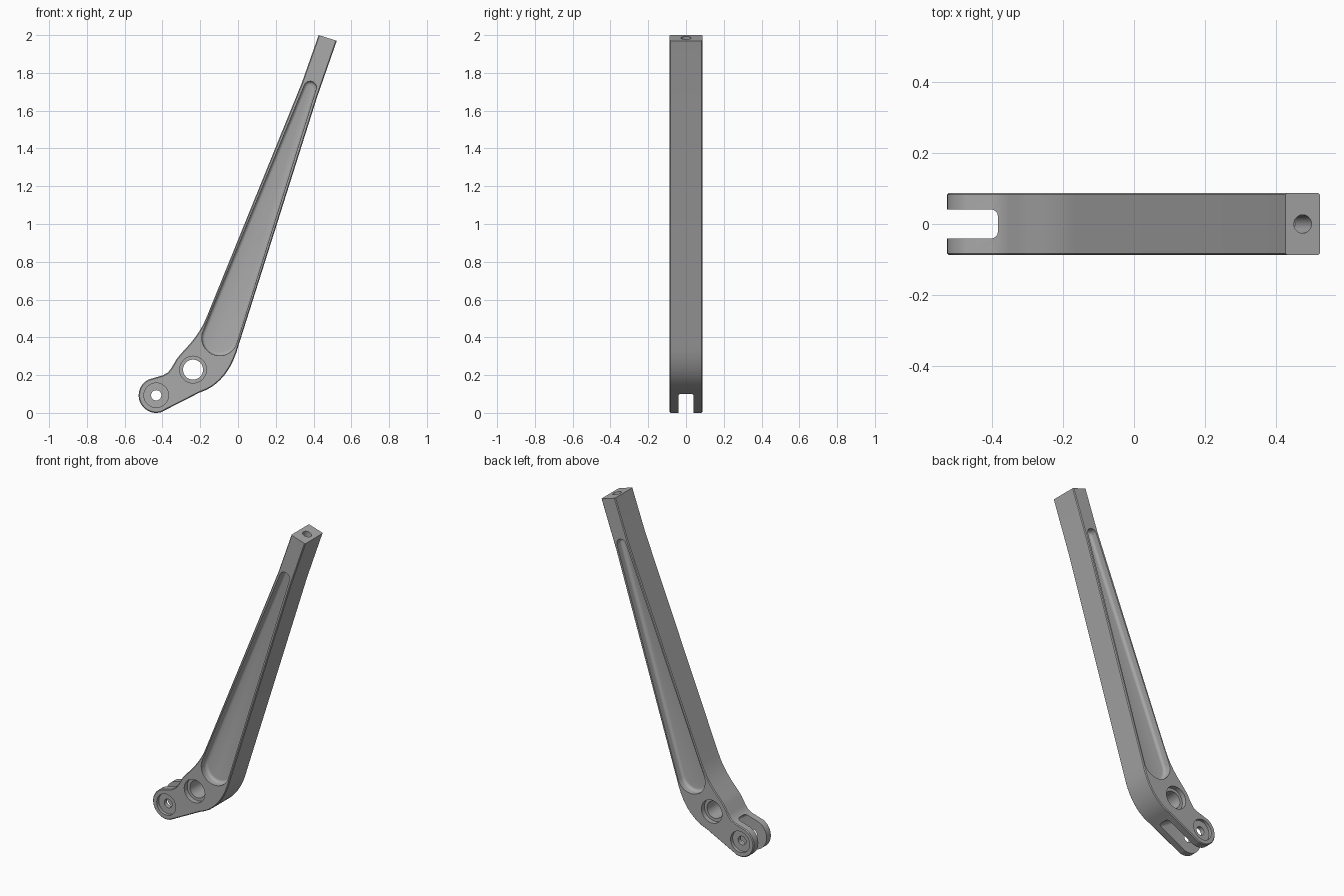
import bpy, bmesh, math
from mathutils import Vector, Matrix

if "Cube" in bpy.data.objects:
    bpy.data.objects.remove(bpy.data.objects["Cube"])

HALF = 0.0875                      # half thickness of the arm
PIN = (-0.433, 0.093)              # fork pin centre
PIVOT = (-0.238, 0.229)            # large pivot hole centre

metal = bpy.data.materials.new("grey metal")
metal.use_nodes = True
GREY = (0.4, 0.4, 0.4, 1)
metal.diffuse_color = GREY
metal.node_tree.nodes["Principled BSDF"].inputs["Base Color"].default_value = GREY


def arc(centre, r, a0, a1, n):
    """Points on an arc in the XZ plane, angles in degrees."""
    angles = [math.radians(a0 + (a1 - a0) * i / n) for i in range(n + 1)]
    return [(centre[0] + r * math.cos(a), centre[1] + r * math.sin(a)) for a in angles]


def prism(name, points, y0, y1, radius=0, edge_rule=None, segments=1):
    """Extrude an XZ profile from y0 to y1, rounding the edges picked by a rule."""
    bm = bmesh.new()
    face = bm.faces.new([bm.verts.new((x, y0, z)) for x, z in points])
    moved = bmesh.ops.extrude_face_region(bm, geom=[face])["geom"]
    verts = [g for g in moved if isinstance(g, bmesh.types.BMVert)]
    bmesh.ops.translate(bm, verts=verts, vec=(0, y1 - y0, 0))
    bmesh.ops.recalc_face_normals(bm, faces=bm.faces)
    if radius:
        edges = [e for e in bm.edges if edge_rule(*[v.co for v in e.verts])]
        bmesh.ops.bevel(bm, geom=edges, offset=radius, segments=segments,
                        profile=0.5, affect='EDGES')
    mesh = bpy.data.meshes.new(name)
    bm.to_mesh(mesh)
    bm.free()
    obj = bpy.data.objects.new(name, mesh)
    bpy.context.collection.objects.link(obj)
    mesh.materials.append(metal)
    return obj


def cut(body, cutter):
    """Subtract a cutter from the body and discard it."""
    cutter.hide_render = True
    mod = body.modifiers.new("cut", 'BOOLEAN')
    mod.object, mod.operation, mod.solver = cutter, 'DIFFERENCE', 'EXACT'
    bpy.context.view_layer.objects.active = body
    bpy.ops.object.modifier_apply(modifier=mod.name)
    bpy.data.objects.remove(cutter)


# Arm body: bent lever outline with finely chamfered side edges
outline = [(0.427, 2.0), (0.337, 1.745), (-0.165, 0.51), (-0.182, 0.472),
           (-0.203, 0.435), (-0.226, 0.401), (-0.252, 0.368), (-0.303, 0.312),
           (-0.325, 0.285), (-0.351, 0.24), (-0.370, 0.215), (-0.398, 0.199)]
outline += arc(PIN, 0.093, 116, 286, 22)
outline += [(-0.203, 0.108), (-0.168, 0.122), (-0.139, 0.138), (-0.115, 0.156),
            (-0.092, 0.177), (-0.071, 0.201), (-0.054, 0.225), (-0.038, 0.252),
            (-0.023, 0.283), (-0.008, 0.321), (0.004, 0.361), (0.42, 1.676),
            (0.523, 1.97)]
arm = prism("lever_arm", outline, -HALF, HALF, 0.005,
            lambda a, b: abs(a.y - b.y) < 1e-5 and min(a.z, b.z) < 1.9)

# Tapered pockets on both faces, with a rounded floor edge
pocket = arc((0.382, 1.723), 0.033, -18, 158, 12)
pocket += arc((-0.097, 0.398), 0.095, 158, 342, 24)
FLOOR = 0.04
for side in (-1, 1):
    cut(arm, prism("pocket_cutter", pocket, side * FLOOR, side * 0.2, 0.018,
                   lambda a, b: max(abs(a.y), abs(b.y)) < FLOOR + 0.001, 4))

# Through holes with a counterbore on both faces
for centre, hole, bore, depth in ((PIN, 0.027, 0.065, 0.02),
                                  (PIVOT, 0.053, 0.071, 0.03)):
    cut(arm, prism("hole_cutter", arc(centre, hole, 0, 350, 35), -0.2, 0.2))
    for side in (-1, 1):
        cut(arm, prism("bore_cutter", arc(centre, bore, 0, 350, 35),
                       side * (HALF - depth), side * 0.2))

# Fork slot: its end wall slants down across the foot
start = Vector((-0.376, 0.203))
along = Vector((0.161, -0.103)).normalized()
back = Vector((along.y, -along.x))
corners = [start - along * 0.4, start + along * 0.5]
corners += [p + back * 0.5 for p in reversed(corners)]
on_wall = lambda p: abs((Vector((p.x, p.z)) - start).dot(back)) < 1e-4
cut(arm, prism("slot_cutter", corners, -0.041, 0.041, 0.02,
               lambda a, b: abs(a.y - b.y) < 1e-5 and on_wall(a) and on_wall(b), 5))

# Blind hole drilled into the slanted tip
bm = bmesh.new()
axis = Vector((0.31, 0, 0.95)).normalized()
turn = Vector((0, 0, 1)).rotation_difference(axis).to_matrix().to_4x4()
place = Matrix.Translation(Vector((0.475, 0, 1.985))) @ turn
bmesh.ops.create_cone(bm, cap_ends=True, segments=32, radius1=0.026, radius2=0.026,
                      depth=0.3, matrix=place)
mesh = bpy.data.meshes.new("tip_hole_cutter")
bm.to_mesh(mesh)
bm.free()
mesh.materials.append(metal)
drill = bpy.data.objects.new("tip_hole_cutter", mesh)
bpy.context.collection.objects.link(drill)
cut(arm, drill)

# Smooth curves, crisp edges
bpy.ops.object.select_all(action='DESELECT')
arm.select_set(True)
bpy.context.view_layer.objects.active = arm
bpy.ops.object.shade_smooth_by_angle(angle=math.radians(30))
